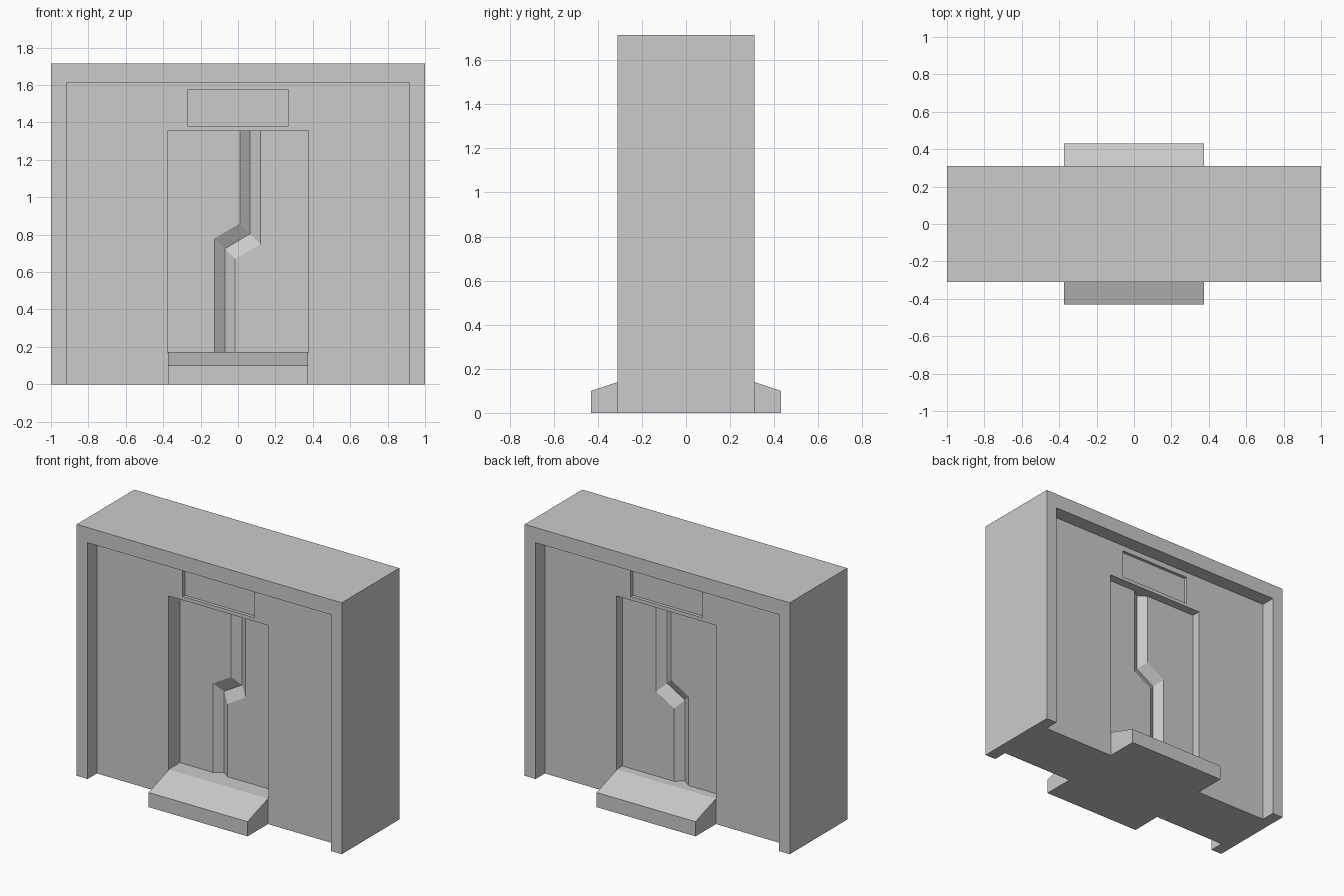
import bpy, bmesh

if "Cube" in bpy.data.objects:
    bpy.data.objects.remove(bpy.data.objects["Cube"])

WALL, SIGN = 0.21, 0.188          # y distance of the recessed planes
FLOOR, HEAD = 0.173, 1.355        # bottom and top of the door opening


def loft(name, rings):
    """Closed solid skinned through a row of matching cross-sections."""
    bm = bmesh.new()
    rows = [[bm.verts.new(p) for p in ring] for ring in rings]
    for a, b in zip(rows, rows[1:]):
        for i in range(len(a)):
            j = (i + 1) % len(a)
            bm.faces.new((a[i], a[j], b[j], b[i]))
    bm.faces.new(rows[0])
    bm.faces.new(rows[-1])
    bmesh.ops.recalc_face_normals(bm, faces=bm.faces)
    mesh = bpy.data.meshes.new(name)
    bm.to_mesh(mesh)
    bm.free()
    obj = bpy.data.objects.new(name, mesh)
    bpy.context.collection.objects.link(obj)
    return obj


def box(name, x, y0, y1, z0, z1):
    return loft(name, [[(-x, y, z0), (x, y, z0), (x, y, z1), (-x, y, z1)]
                       for y in (y0, y1)])


def combine(target, tool, operation):
    bpy.context.view_layer.objects.active = target
    mod = target.modifiers.new(tool.name, 'BOOLEAN')
    mod.operation, mod.solver, mod.object = operation, 'EXACT', tool
    bpy.ops.object.modifier_apply(modifier=mod.name)
    bpy.data.objects.remove(tool)


# Outer block that becomes frame, wall and doors
gate = box("doorway_wall", 1.0, -0.31, 0.31, 0, 1.715)

# Front (s = -1) and back (s = 1) recesses; the front door sits deeper
for s, door in ((-1, 0.09), (1, 0.15)):
    out = s * 0.6
    combine(gate, box("wall_recess", 0.918, s * WALL, out, -0.1, 1.612), 'DIFFERENCE')
    combine(gate, box("sign_recess", 0.27, s * SIGN, out, 1.38, 1.575), 'DIFFERENCE')
    combine(gate, box("door_recess", 0.376, s * door, out, FLOOR, HEAD), 'DIFFERENCE')

    # V-shaped zigzag seam between the door leaves
    deep, proud, w = s * (door - 0.04), s * (door + 0.02), 0.055 * 1.5
    path = [(0.065, HEAD, 0), (0.065, 0.805, w), (-0.07, 0.725, w), (-0.07, FLOOR, 0)]
    rings = [[(x, deep, z), (x - w, proud, z + dz), (x + w, proud, z - dz)]
             for x, z, dz in path]
    combine(gate, loft("door_seam", rings), 'DIFFERENCE')

# Ramped threshold on both sides
half = [(-0.43, 0), (-0.43, 0.10), (-WALL, FLOOR), (-0.15, 0.1)]
profile = half + [(-y, z) for y, z in reversed(half)]
ramp = loft("threshold_ramp", [[(x, y, z) for y, z in profile] for x in (-0.373, 0.373)])
combine(gate, ramp, 'UNION')
